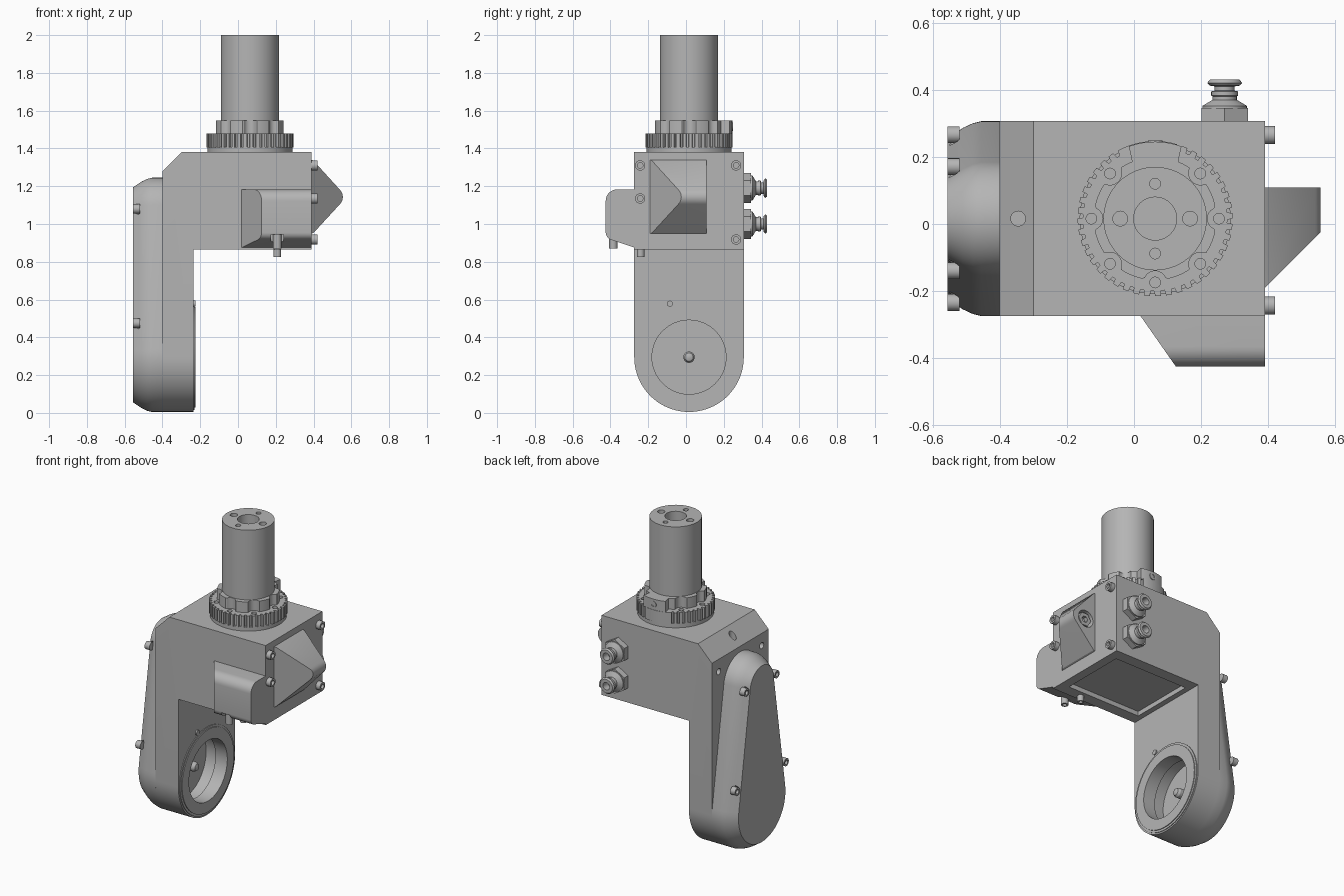
import bpy, bmesh
from math import sin, cos, pi, radians, sqrt, asin
from mathutils import Vector

if "Cube" in bpy.data.objects:
    bpy.data.objects.remove(bpy.data.objects["Cube"])

grey = bpy.data.materials.new("machined_grey")
grey.use_nodes = True
COLOR = (0.46, 0.46, 0.46, 1)
grey.diffuse_color = COLOR
grey.node_tree.nodes["Principled BSDF"].inputs["Base Color"].default_value = COLOR

MID = 0.016      # y of the symmetry plane
AXIS = 0.063     # x of the shaft axis
FOOT = 0.295     # height of the foot bore
MAP = {"x": lambda u, v, w: (w, u, v),
       "y": lambda u, v, w: (u, w, v),
       "z": lambda u, v, w: (u, v, w)}


def loft(name, axis, sections):
    """Skin a list of (outline, position) sections and cap both ends."""
    bm = bmesh.new()
    rings = [[bm.verts.new(MAP[axis](u, v, w)) for u, v in pts] for pts, w in sections]
    n = len(rings[0])
    for a, b in zip(rings, rings[1:]):
        for i in range(n):
            j = (i + 1) % n
            bm.faces.new((a[i], a[j], b[j], b[i]))
    bm.faces.new(rings[0])
    bm.faces.new(rings[-1])
    bmesh.ops.recalc_face_normals(bm, faces=bm.faces)
    mesh = bpy.data.meshes.new(name)
    bm.to_mesh(mesh)
    bm.free()
    mesh.materials.append(grey)
    obj = bpy.data.objects.new(name, mesh)
    bpy.context.collection.objects.link(obj)
    return obj


def prism(name, axis, pts, a, b):
    return loft(name, axis, [(pts, a), (pts, b)])


def arc(cu, cv, r, a0=0, a1=360, n=48):
    full = abs(a1 - a0) == 360
    steps = n if full else n + 1
    return [(cu + r * cos(radians(a0 + (a1 - a0) * i / n)),
             cv + r * sin(radians(a0 + (a1 - a0) * i / n))) for i in range(steps)]


def lathe(name, axis, cu, cv, profile, n=24):
    return loft(name, axis, [(arc(cu, cv, r, n=n), w) for r, w in profile])


def rod(axis, cu, cv, r, a, b, n=32):
    return prism("cutter", axis, arc(cu, cv, r, n=n), a, b)


def box(x0, x1, y0, y1, z0, z1):
    return prism("cutter", "z", [(x0, y0), (x1, y0), (x1, y1), (x0, y1)], z0, z1)


def cut(obj, *cutters, operation="DIFFERENCE"):
    bpy.context.view_layer.objects.active = obj
    for c in cutters:
        mod = obj.modifiers.new("cut", "BOOLEAN")
        mod.operation, mod.solver, mod.object = operation, "EXACT", c
        bpy.ops.object.modifier_apply(modifier=mod.name)
        bpy.data.objects.remove(c)


def slice_off(obj, point, normal):
    bm = bmesh.new()
    bm.from_mesh(obj.data)
    res = bmesh.ops.bisect_plane(bm, geom=bm.verts[:] + bm.edges[:] + bm.faces[:],
                                 plane_co=point, plane_no=normal, clear_outer=True)
    edges = [e for e in res["geom_cut"] if isinstance(e, bmesh.types.BMEdge)]
    bmesh.ops.holes_fill(bm, edges=edges)
    bmesh.ops.recalc_face_normals(bm, faces=bm.faces)
    bm.to_mesh(obj.data)
    bm.free()


def screw(name, axis, cu, cv, r, base, top):
    floor = base + (top - base) * 0.4
    lathe(name, axis, cu, cv, [(r, base), (r, top), (r * .55, top), (r * .55, floor)], 20)


# Housing and leg: side profile intersected with a round-bottomed outline
body = prism("housing_and_leg", "y", [
    (-.40, -.1), (-.40, 1.28), (-.30, 1.38), (.39, 1.38),
    (.39, .865), (-.235, .865), (-.235, -.1)], -.5, .5)
outline = arc(MID, FOOT, .29, 180, 360, 40) + [(MID + .29, 1.6), (MID - .29, 1.6)]
cut(body, prism("cutter", "x", outline, -1, 1), operation="INTERSECT")
cut(body,
    rod("x", MID, FOOT, .196, -.32, -.2, 64),
    rod("x", MID, FOOT, .215, -.39, -.31, 64),
    box(-.2, .33, -.2, .23, .8, .895),
    rod("z", -.345, MID, .022, 1.25, 1.45),
    *[rod("x", MID + s * .22, 1.2, .02, -.45, -.36) for s in (-1, 1)])

# Foot ring, its pin, and the spindle in the bore
ring = loft("foot_ring", "x", [(arc(MID, FOOT, r, n=64), x) for r, x in
                               ((.28, -.25), (.28, -.23), (.266, -.23), (.266, -.225))])
cut(ring, rod("x", MID, FOOT, .196, -.3, -.2, 64))
lathe("ring_pin", "x", -.085, .578, [(.016, -.25), (.016, -.226)])
lathe("spindle", "x", MID, FOOT, [(.03, -.40), (.03, -.32), (.022, -.305), (.008, -.3)])


# Tapered cover on the outer side of the leg
def teardrop(inset):
    low, high, top = .29 - inset, .17 - inset, 1.075
    t = asin((low - high) / (top - FOOT)) * 180 / pi
    return arc(MID, FOOT, low, 180 - t, 360 + t, 44) + arc(MID, top, high, t, 180 - t, 28)


cover = loft("leg_cover", "x", [(teardrop(i), x) for i, x in
                                ((0, -.40), (0, -.455), (.006, -.48), (.02, -.51), (.05, -.555))])
for s in (-1, 1):
    for y, z in ((.155, 1.08), (.25, .475)):
        cut(cover, rod("x", MID + s * y, z, .032, -.6, -.525))
        screw("cover_screw", "x", MID + s * y, z, .025, -.52, -.555)

# Front pod with rounded upper edge and slanted end
pod = prism("front_pod", "x", [(-.25, 1.183)] + arc(-.365, 1.123, .06, 90, 180, 8)
            + arc(-.385, .955, .04, 180, 250, 6) + [(-.25, .867)], -.05, .39)
slice_off(pod, (.02, -.275, 1), (-.15, -.105, 0))
cut(pod, box(.175, .24, -.5, -.37, .85, .945))
screw("pod_screw", "z", .208, -.24, .02, .90, .825)
screw("pod_latch", "z", .208, -.385, .022, .945, .87)

# Side wedge with blunt rounded nose and a recessed port at the back
wedge = prism("side_wedge", "y", [(.38, 1.345), (.40, 1.335)]
              + arc(.50, 1.143, .055, 45, -45, 10) + [(.40, .953), (.38, .945)], -.3, .108)
slice_off(wedge, (.39, -.19, 1), (1, -1, 0))
cut(wedge, rod("y", .46, 1.143, .055, .065, .2))
lathe("port_nut", "y", .46, 1.143, [(.046, .06), (.046, .1), (.022, .1), (.022, .075)], 6)

# Housing screws
for y, z in ((-.243, 1.31), (.265, 1.31), (-.243, 1.135), (.265, .918)):
    screw("housing_screw", "x", y, z, .027, .385, .42)

# Two push-in fittings on the back
for z in (1.19, 1.0):
    hexagon = arc(.27, z, .08, 30, 390, 6)
    prism("fitting_nut", "y", hexagon, .30, .345)
    lathe("fitting_stem", "y", .27, z, [
        (.066, .34), (.066, .352), (.036, .37), (.036, .38), (.04, .382), (.04, .395),
        (.03, .397), (.03, .41), (.044, .412), (.052, .42), (.044, .43),
        (.024, .43), (.024, .38)], 32)

# Toothed ring around the shaft base
TEETH, teeth = 44, []
for i in range(TEETH):
    a = 360 * i / TEETH
    depth = 0 if 70 < a < 110 else .016
    for da, dr in ((0, 0), (4.2, 0), (4.8, depth), (7.4, depth)):
        t = radians(a + da)
        teeth.append((AXIS + (.231 - dr) * cos(t), MID + (.231 - dr) * sin(t)))
prism("ring_base", "z", arc(AXIS, MID, .225, n=64), 1.37, 1.407)
gear = prism("toothed_ring", "z", teeth, 1.405, 1.48)
BOLTS = (0, 45, 135, 180, 225, 270, 315)
for b in BOLTS:
    t = radians(b)
    cut(gear, rod("z", AXIS + .19 * cos(t), MID + .19 * sin(t), .016, 1.43, 1.6, 16))


# Scalloped collar with a clamp block at the back
def collar_radius(a):
    if 70 <= a <= 110:
        return .229
    r = .183
    for b in BOLTS:
        p = radians(a - b)
        if cos(p) > 0 and abs(.19 * sin(p)) < .034:
            r = min(r, .19 * cos(p) - sqrt(.034 ** 2 - (.19 * sin(p)) ** 2))
    return r


scallops = [(AXIS + collar_radius(a) * cos(radians(a)),
             MID + collar_radius(a) * sin(radians(a))) for a in range(0, 360, 2)]
prism("scalloped_collar", "z", scallops, 1.478, 1.549)
screw("clamp_screw", "y", AXIS, 1.515, .022, .22, .248)

# Shaft with centre bore and four mounting holes
shaft = prism("shaft", "z", arc(AXIS, MID, .154, n=64), 1.5, 2)
cut(shaft, rod("z", AXIS, MID, .064, 1.6, 2.1, 40))
for s in (-1, 1):
    cut(shaft, rod("z", AXIS + s * .104, MID, .022, 1.85, 2.1, 20),
        rod("z", AXIS, MID + s * .104, .016, 1.85, 2.1, 20))

# Smooth the round surfaces, keep the machined edges sharp
bpy.ops.object.select_all(action="DESELECT")
for obj in bpy.context.collection.objects:
    if obj.type == "MESH" and grey.name in obj.data.materials:
        obj.select_set(True)
        bpy.context.view_layer.objects.active = obj
bpy.ops.object.shade_smooth_by_angle(angle=radians(25))
